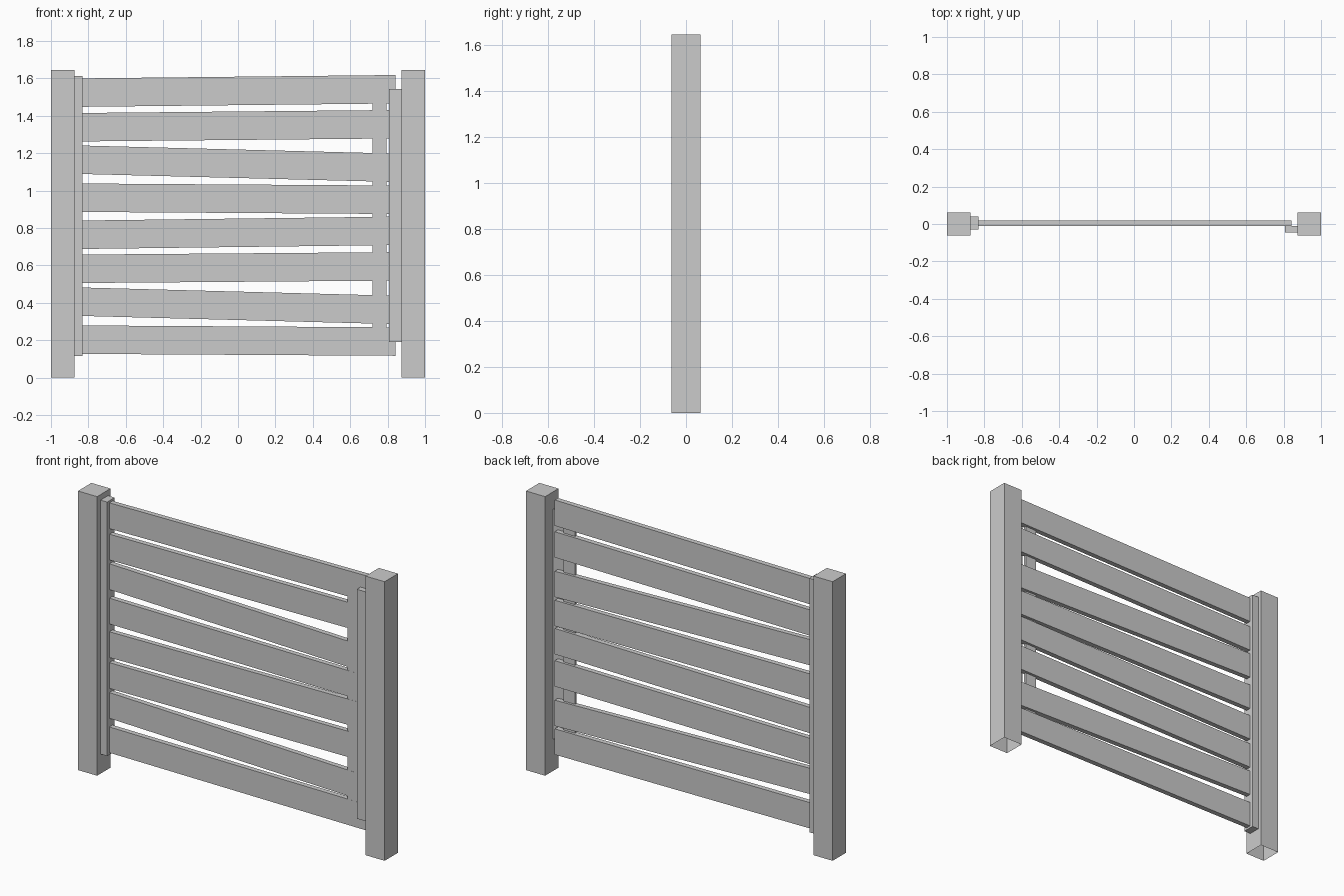
import bpy, bmesh

if "Cube" in bpy.data.objects:
    bpy.data.objects.remove(bpy.data.objects["Cube"])


def prism(name, x0, x1, y0, y1, left, right, open_bottom=False):
    """Board between x0 and x1; left/right give (bottom, top) z at each end."""
    bm = bmesh.new()
    bmesh.ops.create_cube(bm, size=1)
    for v in bm.verts:
        end = right if v.co.x > 0 else left
        v.co = (x1 if v.co.x > 0 else x0,
                y1 if v.co.y > 0 else y0,
                end[1] if v.co.z > 0 else end[0])
    if open_bottom:
        bm.normal_update()
        low = [f for f in bm.faces if f.normal.z < -0.9]
        bmesh.ops.delete(bm, geom=low, context='FACES_ONLY')
    me = bpy.data.meshes.new(name)
    bm.to_mesh(me)
    bm.free()
    ob = bpy.data.objects.new(name, me)
    bpy.context.collection.objects.link(ob)
    return ob


def box(name, x0, x1, y0, y1, z0, z1, open_bottom=False):
    return prism(name, x0, x1, y0, y1, (z0, z1), (z0, z1), open_bottom)


# Two square posts, open underneath
box("left_post", -1.0, -0.875, -0.0625, 0.0625, 0, 1.645, True)
box("right_post", 0.875, 1.0, -0.0625, 0.0625, 0, 1.645, True)

# Upright rail on the hinge side
box("hinge_rail", -0.875, -0.832, -0.03, 0.04, 0.115, 1.612)

# Stop board fixed to the other post, in front of the slats
box("stop_board", 0.806, 0.875, -0.045, -0.011, 0.19, 1.542)

# Upright brace let into the front of the slats
box("brace", 0.72, 0.795, -0.0097, 0.005, 0.13, 1.6)

# Uneven slats: (top z at left end, top z at right end)
slats = [(1.600, 1.618), (1.415, 1.431), (1.241, 1.198), (1.038, 1.027),
         (0.840, 0.861), (0.658, 0.671), (0.482, 0.438), (0.279, 0.269)]
H = 0.152
for i, (l, r) in enumerate(slats):
    prism(f"slat_{i + 1}", -0.836, 0.842, -0.01, 0.02, (l - H, l), (r - H, r))
